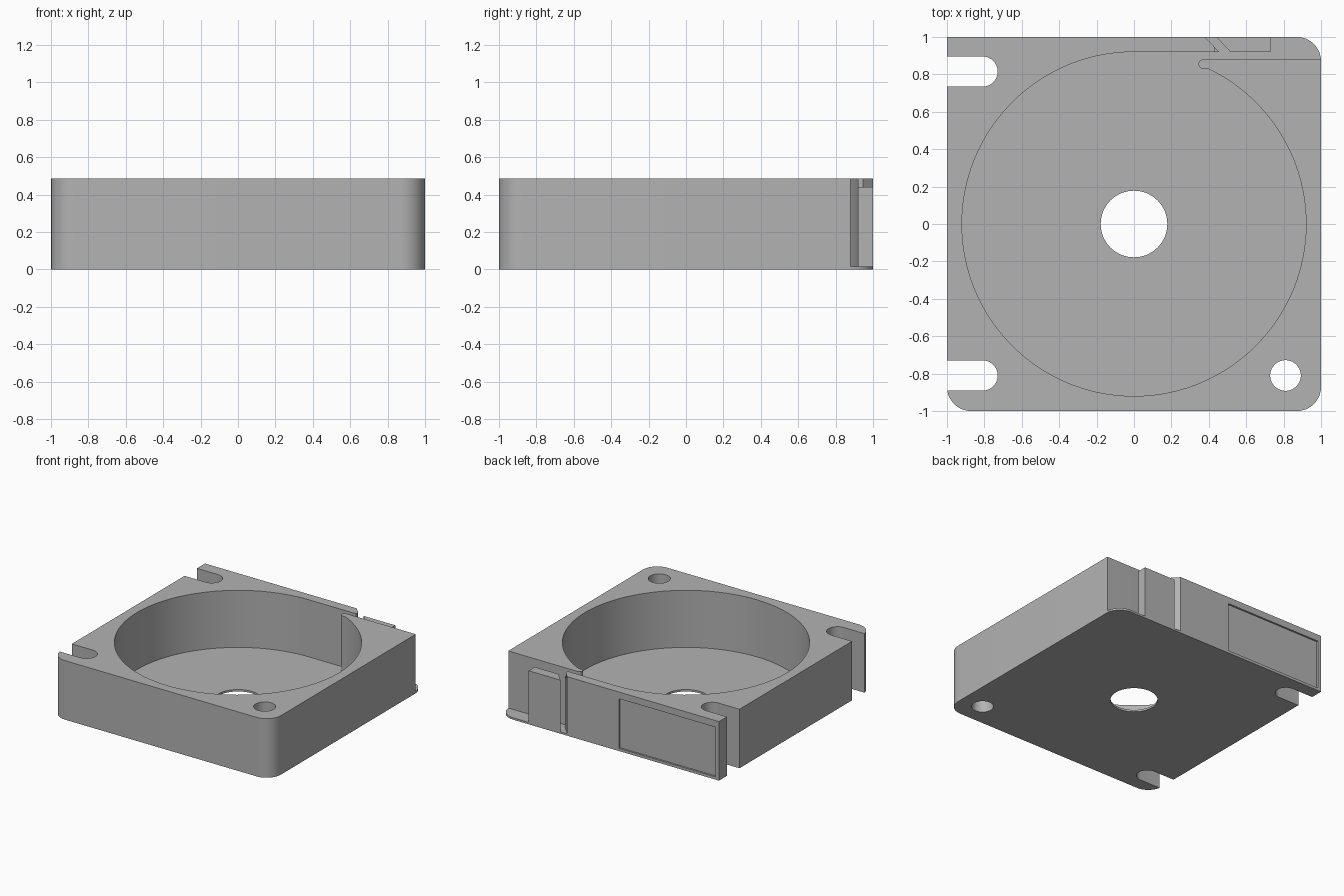
import bpy
import bmesh
from math import sin, cos, pi, radians, atan2

if "Cube" in bpy.data.objects:
    bpy.data.objects.remove(bpy.data.objects["Cube"])

HEIGHT = 0.485
FLOOR = 0.016
CAVITY_R = 0.92
INNER_Y = 0.88     # back face of the body beside the exit channel
LEDGE = 0.44       # top of the low guide block

grey = bpy.data.materials.new("plain grey")
grey.use_nodes = True
grey.diffuse_color = (0.45, 0.45, 0.45, 1)
grey.node_tree.nodes["Principled BSDF"].inputs["Base Color"].default_value = (0.45, 0.45, 0.45, 1)


def arc(cx, cy, r, start, end, steps):
    """Points along an arc, angles in degrees."""
    angles = [radians(start + (end - start) * i / steps) for i in range(steps + 1)]
    return [(cx + r * cos(a), cy + r * sin(a)) for a in angles]


def prism(name, outline, z0, z1):
    """Extrude a flat outline from z0 to z1."""
    bm = bmesh.new()
    face = bm.faces.new([bm.verts.new((x, y, z0)) for x, y in outline])
    top = bmesh.ops.extrude_face_region(bm, geom=[face])["geom"]
    verts = [v for v in top if isinstance(v, bmesh.types.BMVert)]
    bmesh.ops.translate(bm, verts=verts, vec=(0, 0, z1 - z0))
    bmesh.ops.recalc_face_normals(bm, faces=bm.faces)
    mesh = bpy.data.meshes.new(name)
    bm.to_mesh(mesh)
    bm.free()
    mesh.materials.append(grey)
    obj = bpy.data.objects.new(name, mesh)
    bpy.context.collection.objects.link(obj)
    return obj


def box(x0, x1, y0, y1):
    return [(x0, y0), (x1, y0), (x1, y1), (x0, y1)]


def cut(target, outline, z0, z1):
    """Subtract a prism from the target and discard the cutter."""
    cutter = prism("cutter", outline, z0, z1)
    cutter.hide_render = True
    mod = target.modifiers.new("cut", "BOOLEAN")
    mod.operation = "DIFFERENCE"
    mod.solver = "EXACT"
    mod.object = cutter
    bpy.context.view_layer.objects.active = target
    bpy.ops.object.modifier_apply(modifier=mod.name)
    bpy.data.objects.remove(cutter)


# Case block: three rounded corners, square at the back right
R = 0.13
E = 1 - R
outline = (arc(-E, -E, R, 180, 270, 16) + arc(E, -E, R, 270, 360, 16)
           + arc(E, E, R, 0, 90, 16) + [(-1, 1)])
case = prism("case", outline, 0, HEIGHT)

# Round cavity, running out through the exit channel to the back left corner
tip_r = 0.025
tip_y = INNER_Y - tip_r
low = tip_y - tip_r
start = atan2(low, (CAVITY_R ** 2 - low ** 2) ** 0.5) * 180 / pi
cavity = arc(0, 0, CAVITY_R, start, -270, 128)
cavity += [(0.455, CAVITY_R), (0.285, 1.1), (1.1, 1.1), (1.1, INNER_Y)]
cavity += arc(0.37, tip_y, tip_r, 90, 270, 12)
cut(case, cavity, FLOOR, HEIGHT + 0.1)

# Trimmed tip of the outer wall
cut(case, box(0.43, 0.5, 0.91, 1.05), LEDGE, HEIGHT + 0.1)

# Centre hole and screw hole
for x, y, r in ((0, 0, 0.178), (0.81, -0.81, 0.082)):
    cut(case, arc(x, y, r, 0, 354.375, 63), -0.1, HEIGHT + 0.1)

# Open-ended screw slots
for y in (-0.81, 0.815):
    slot = arc(-0.81, y, 0.081, -90, 90, 24) + [(-1.1, y + 0.081), (-1.1, y - 0.081)]
    cut(case, slot, -0.1, HEIGHT + 0.1)

# Shallow label recess in the back wall
cut(case, box(-0.97, -0.09, 0.985, 1.1), 0.022, 0.43)

# Guide block beside the slanted exit
block = prism("guide_block", [(0.44, 1), (0.515, 0.92), (0.73, 0.92), (0.73, 1)], FLOOR, LEDGE)

for obj in (case, block):
    bpy.ops.object.select_all(action="DESELECT")
    obj.select_set(True)
    bpy.context.view_layer.objects.active = obj
    bpy.ops.object.shade_smooth_by_angle(angle=radians(30))
